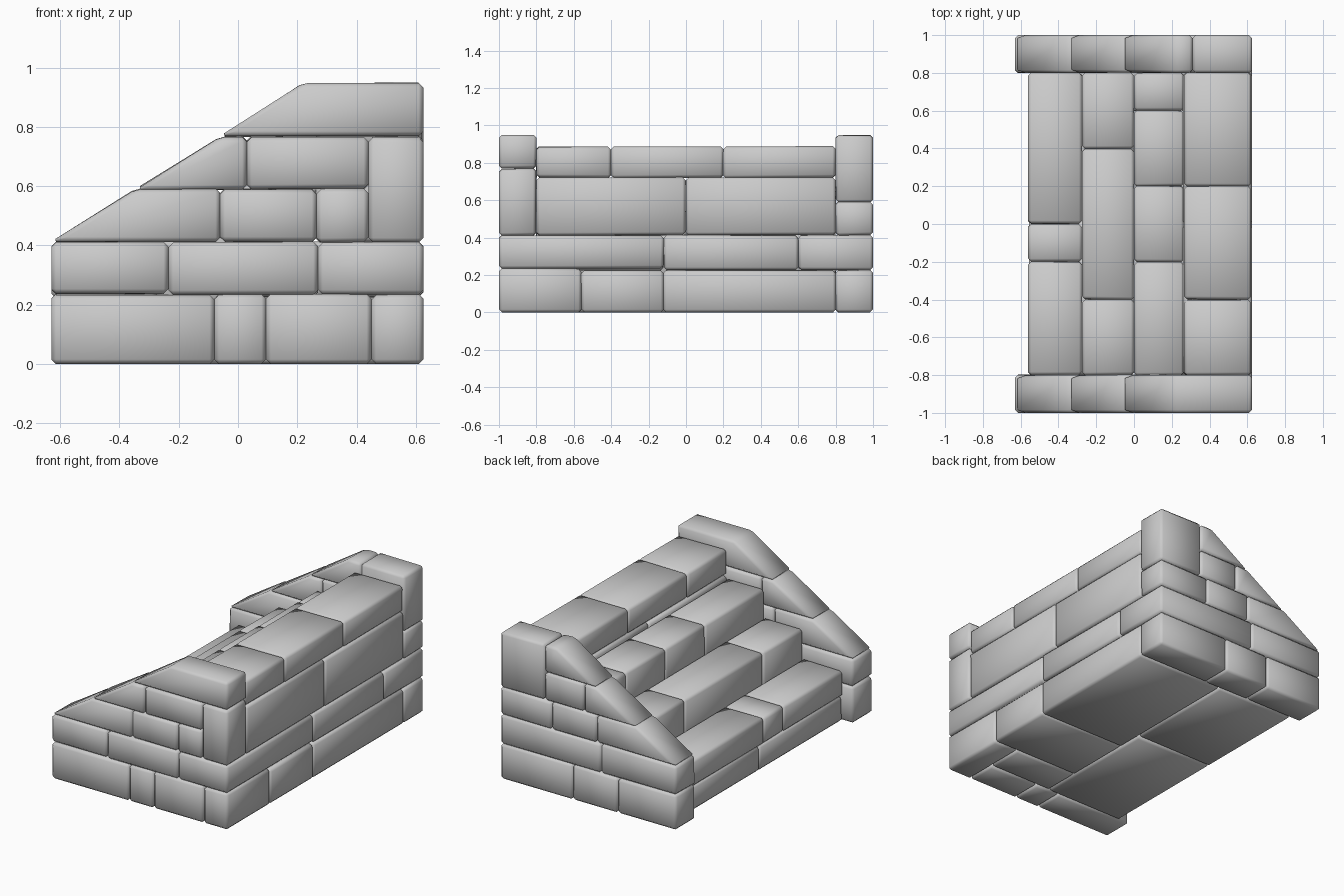
import bpy, bmesh, random

random.seed(4)
if "Cube" in bpy.data.objects:
    bpy.data.objects.remove(bpy.data.objects["Cube"])

stone = bpy.data.materials.new("grey stone")
stone.use_nodes = True
GREY = (0.6, 0.6, 0.6, 1)
stone.diffuse_color = GREY
stone.node_tree.nodes["Principled BSDF"].inputs["Base Color"].default_value = GREY


def prism(name, profile, y0, y1, jitter=0.003):
    """Chamfered, softly shaded stone: an xz profile extruded along y."""
    bm = bmesh.new()
    ends = [[bm.verts.new((x, y, z)) for x, z in profile] for y in (y0, y1)]
    bm.faces.new(ends[0])
    bm.faces.new(ends[1][::-1])
    for i in range(len(profile)):
        j = (i + 1) % len(profile)
        bm.faces.new((ends[0][j], ends[0][i], ends[1][i], ends[1][j]))
    for v in bm.verts:
        if abs(v.co.y) < 0.99:
            v.co.y += random.uniform(-jitter, jitter)
        if v.co.z > 0.01:
            v.co.z += random.uniform(-jitter, jitter)
    bmesh.ops.recalc_face_normals(bm, faces=bm.faces)
    bmesh.ops.bevel(bm, geom=bm.edges[:], offset=0.016, segments=1,
                    affect='EDGES', clamp_overlap=True)
    for f in bm.faces:
        f.smooth = True
    mesh = bpy.data.meshes.new(name)
    bm.to_mesh(mesh)
    bm.free()
    mesh.materials.append(stone)
    ob = bpy.data.objects.new(name, mesh)
    bpy.context.collection.objects.link(ob)


def block(name, x0, x1, y0, y1, z0, z1):
    prism(name, [(x0, z0), (x1, z0), (x1, z1), (x0, z1)], y0, y1)


def row_x(name, cuts, y0, y1, z0, z1):
    for a, b in zip(cuts, cuts[1:]):
        block(name, a, b, y0, y1, z0, z1)


def row_y(name, cuts, x0, x1, z0, z1):
    for a, b in zip(cuts, cuts[1:]):
        block(name, x0, x1, a, b, z0, z1)


# Course heights, outer ends and wall planes
Z = [0, 0.235, 0.412, 0.59, 0.768, 0.947]
L, R = -0.63, 0.625
IN, OUT = 0.8, 1.0
SLOPE = [L, -0.345, -0.06, 0.22]


def coping(name, course, right, y0, y1):
    """Sloped end stone of a wall course."""
    k = course - 2
    prism(name, [(SLOPE[k], Z[course]), (right, Z[course]),
                 (right, Z[course + 1]), (SLOPE[k + 1], Z[course + 1])], y0, y1)


# Front wall
front = (-OUT, -IN)
row_x("front_wall_stone", [L, -0.08, 0.095, 0.45], *front, Z[0], Z[1])
block("front_corner_stone", 0.45, R, -OUT, -0.56, Z[0], Z[1])
row_x("front_wall_stone", [L, -0.235, 0.27], *front, Z[1], Z[2])
block("front_corner_stone", 0.27, R, -OUT, -0.12, Z[1], Z[2])
row_x("front_wall_stone", [-0.06, 0.265, 0.44], *front, Z[2], Z[3])
block("front_wall_stone", 0.03, 0.44, *front, Z[3], Z[4])
block("front_post", 0.44, R, *front, Z[2], Z[4])
for course, right in ((2, -0.06), (3, 0.03), (4, R)):
    coping("front_coping", course, right, *front)

# Back wall
back = (IN, OUT)
row_x("back_wall_stone", [L, -0.21, 0.11, R], *back, Z[0], Z[1] - 0.01)
block("back_wall_stone", L, -0.09, *back, Z[1] - 0.01, Z[2])
block("back_corner_stone", -0.09, R, 0.6, OUT, Z[1] - 0.01, Z[2])
row_x("back_wall_stone", [-0.06, 0.26, R], *back, Z[2], Z[3])
block("back_wall_stone", 0.03, 0.31, *back, Z[3], Z[4])
block("back_post", 0.31, R, *back, Z[3], Z[5])
for course, right in ((2, -0.06), (3, 0.03), (4, 0.31)):
    coping("back_coping", course, right, *back)

# Foundation under the stairs
row_y("foundation_stone", [-IN, 0.04, IN], -0.555, 0, 0, 0.16)
row_y("foundation_stone", [-0.56, -0.12, IN], 0, R, 0, 0.225)
block("foundation_stone", 0, 0.45, -IN, -0.56, 0, 0.225)

# Tall side under the top step
block("riser_stone", 0, 0.27, -IN, -0.12, 0.225, Z[2])
block("riser_stone", 0, R, -0.12, 0.6, 0.225, Z[2])
row_y("riser_stone", [-IN, 0, IN], 0.26, R, Z[2], 0.72)

# Steps, lowest first
row_y("first_step", [-IN, -0.2, 0, IN], -0.56, -0.275, 0.16, 0.33)
row_y("second_step", [-IN, -0.4, 0.4, IN], -0.275, 0, 0.16, 0.52)
row_y("third_step", [-IN, -0.2, 0.2, 0.6, IN], 0, 0.265, Z[2], 0.70)
row_y("top_step", [-IN, -0.4, 0.2, IN], 0.265, 0.62, 0.72, 0.887)
